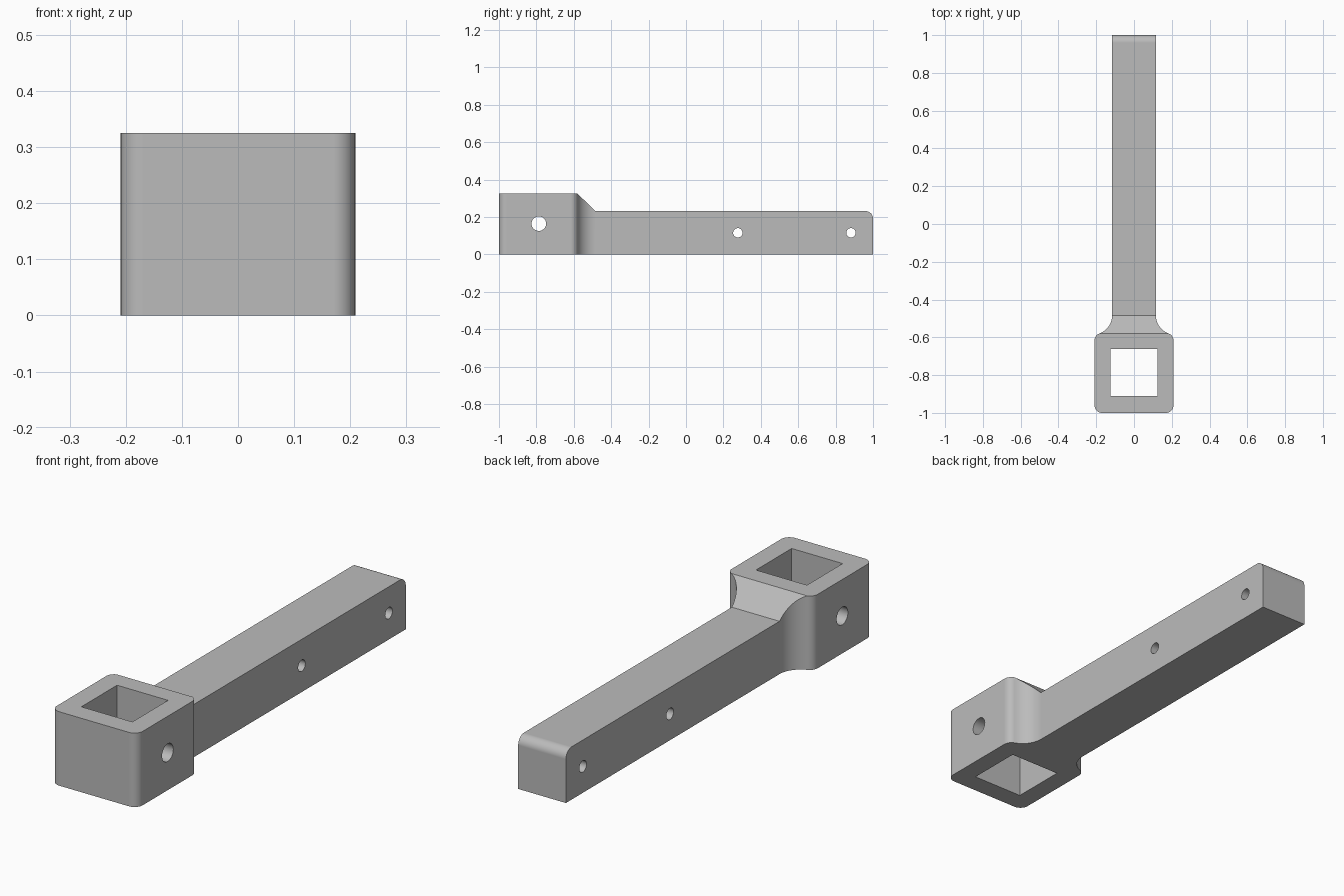
import bpy, bmesh
from math import sin, cos, pi, radians
from mathutils import Matrix

cube = bpy.data.objects.get("Cube")
if cube:
    bpy.data.objects.remove(cube, do_unlink=True)

grey = bpy.data.materials.new("plain_grey")
grey.use_nodes = True
colour = (0.5, 0.5, 0.5, 1)
grey.diffuse_color = colour
grey.node_tree.nodes["Principled BSDF"].inputs["Base Color"].default_value = colour

SOCKET_W, ARM_W = 0.209, 0.116      # half widths
SOCKET_H, ARM_H = 0.325, 0.232
BACK, CORNER = -0.577, 0.04         # socket back face, corner radius
SOCKET_Y = -0.787                   # socket centre


def arc(cx, cy, r, start, end, n=12):
    angles = [radians(start + (end - start) * i / n) for i in range(n + 1)]
    return [(cx + r * cos(a), cy + r * sin(a)) for a in angles]


def prism(name, points, depth, place=Matrix()):
    """Extrude a closed 2D outline along local z."""
    bm = bmesh.new()
    face = bm.faces.new([bm.verts.new((x, y, 0)) for x, y in points])
    top = bmesh.ops.extrude_face_region(bm, geom=[face])["geom"]
    bmesh.ops.translate(bm, vec=(0, 0, depth),
                        verts=[v for v in top if isinstance(v, bmesh.types.BMVert)])
    bmesh.ops.transform(bm, matrix=place, verts=bm.verts)
    bmesh.ops.recalc_face_normals(bm, faces=bm.faces)
    mesh = bpy.data.meshes.new(name)
    bm.to_mesh(mesh)
    bm.free()
    mesh.materials.append(grey)
    obj = bpy.data.objects.new(name, mesh)
    bpy.context.collection.objects.link(obj)
    return obj


def boolean(target, tool, operation):
    mod = target.modifiers.new(tool.name, "BOOLEAN")
    mod.object, mod.operation, mod.solver = tool, operation, "EXACT"
    bpy.context.view_layer.objects.active = target
    bpy.ops.object.modifier_apply(modifier=mod.name)
    bpy.data.objects.remove(tool, do_unlink=True)


# Plan outline: rounded socket flowing into the arm through a concave fillet
right_side = arc(SOCKET_W - CORNER, -1 + CORNER, CORNER, -90, 0)
right_side += arc(SOCKET_W - CORNER, BACK - CORNER, CORNER, 0, 69.5)
right_side += arc(ARM_W + 0.103, -0.483, 0.103, 249.5, 180)[1:]
right_side.append((ARM_W, 1))
plan = right_side + [(-x, y) for x, y in reversed(right_side)]
bracket = prism("socket_arm", plan, SOCKET_H)

# Side profile: tall socket, sloped shoulder, low arm with rounded top end
profile = [(-1.1, -0.1), (-1.1, 0.5), (BACK - 0.18, 0.5), (BACK - 0.003, SOCKET_H),
           (-0.484, ARM_H)]
profile += arc(1 - CORNER, ARM_H - CORNER, CORNER, 90, 0)
profile.append((1, -0.1))
x_axis = Matrix(((0, 0, 1, -0.5), (1, 0, 0, 0), (0, 1, 0, 0), (0, 0, 0, 1)))
boolean(bracket, prism("side_profile", profile, 1, x_axis), "INTERSECT")

# Square through opening in the socket
h = 0.124
square = [(-h, SOCKET_Y - h), (h, SOCKET_Y - h), (h, SOCKET_Y + h), (-h, SOCKET_Y + h)]
boolean(bracket, prism("opening", square, 1, Matrix.Translation((0, 0, -0.3))), "DIFFERENCE")

# Cross holes through the socket and the arm
for y, z, r in [(SOCKET_Y, 0.165, 0.039), (0.277, ARM_H / 2, 0.025), (0.882, ARM_H / 2, 0.025)]:
    boolean(bracket, prism("cross_hole", arc(y, z, r, 0, 360, 40)[:-1], 1, x_axis), "DIFFERENCE")

bpy.ops.object.select_all(action="DESELECT")
bracket.select_set(True)
bpy.context.view_layer.objects.active = bracket
bpy.ops.object.shade_smooth_by_angle(angle=radians(25))
weighted = bracket.modifiers.new("even_shading", "WEIGHTED_NORMAL")
weighted.keep_sharp = True
